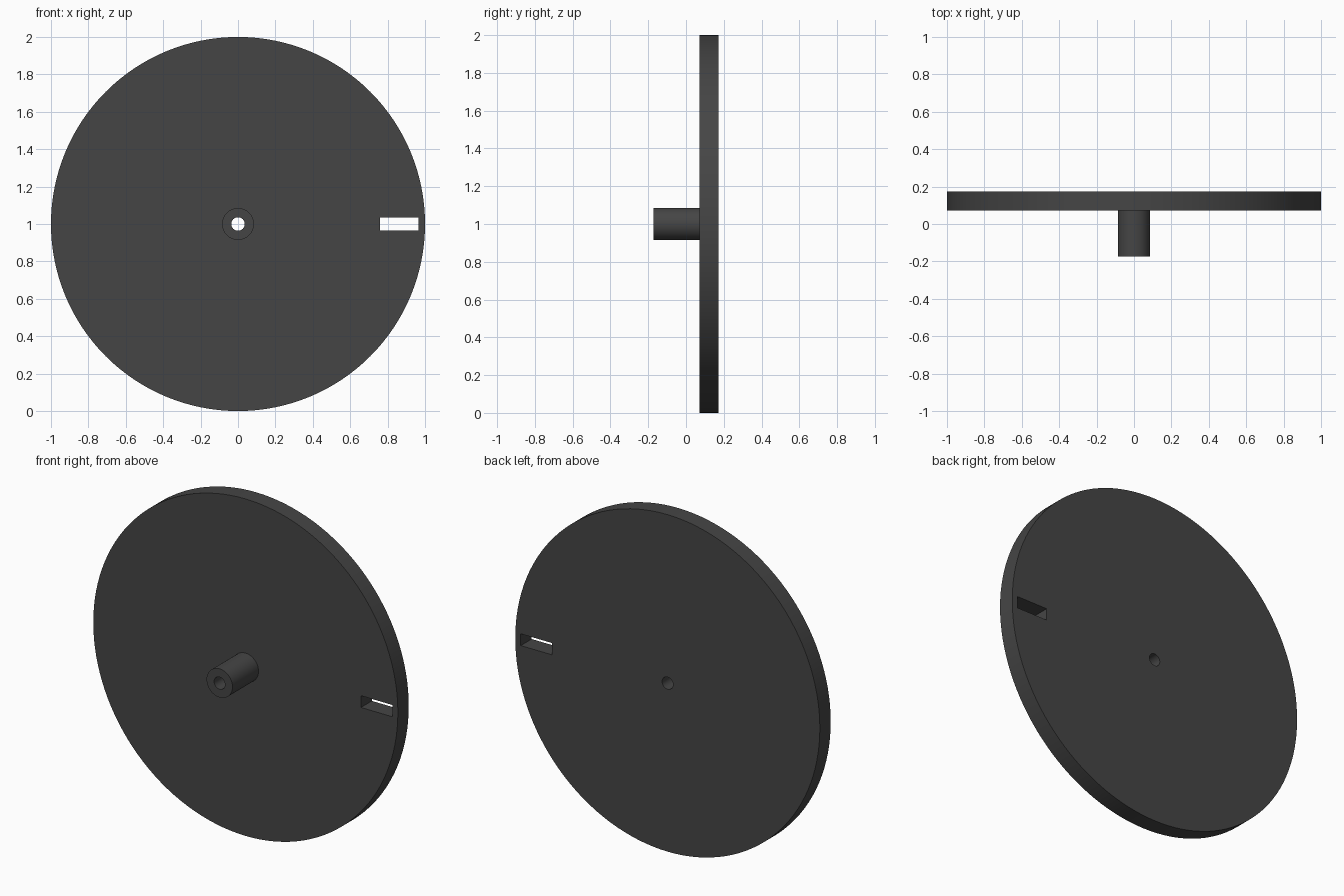
import bpy, bmesh, math
from mathutils import Vector, Matrix

if "Cube" in bpy.data.objects:
    bpy.data.objects.remove(bpy.data.objects["Cube"])

CENTRE = Vector((0, 0, 1))
SEGMENTS = 128

# Disc and hub half-section as (radius, y), with the through bore on the inside
DISC_R, HUB_R, BORE_R = 1.0, 0.085, 0.036
FRONT, SHOULDER, BACK = -0.173, 0.071, 0.173
section = [(BORE_R, FRONT), (HUB_R, FRONT), (HUB_R, SHOULDER),
           (DISC_R, SHOULDER), (DISC_R, BACK), (BORE_R, BACK)]


def make_object(name, bm):
    bmesh.ops.recalc_face_normals(bm, faces=bm.faces)
    mesh = bpy.data.meshes.new(name)
    bm.to_mesh(mesh)
    bm.free()
    obj = bpy.data.objects.new(name, mesh)
    bpy.context.collection.objects.link(obj)
    return obj


# Turned disc with hub
bm = bmesh.new()
verts = [bm.verts.new(CENTRE + Vector((r, y, 0))) for r, y in section]
edges = [bm.edges.new((v, verts[(i + 1) % len(verts)])) for i, v in enumerate(verts)]
bmesh.ops.spin(bm, geom=verts + edges, cent=CENTRE, axis=(0, 1, 0),
               angle=math.tau, steps=SEGMENTS, use_merge=False)
bmesh.ops.remove_doubles(bm, verts=bm.verts, dist=1e-4)
disc = make_object("disc_with_hub", bm)

dark = bpy.data.materials.new("dark grey")
dark.diffuse_color = (0.06, 0.06, 0.06, 1)
dark.use_nodes = True
dark.node_tree.nodes["Principled BSDF"].inputs["Base Color"].default_value = dark.diffuse_color
disc.data.materials.append(dark)

# Rectangular slot near the rim
bm = bmesh.new()
bmesh.ops.create_cube(bm, size=1, matrix=Matrix.Translation((0.861, 0.12, 1.0))
                      @ Matrix.Diagonal((0.206, 0.4, 0.07, 1)))
cutter = make_object("slot_cutter", bm)
cutter.data.materials.append(dark)
cutter.hide_render = True

cut = disc.modifiers.new("slot", 'BOOLEAN')
cut.operation = 'DIFFERENCE'
cut.solver = 'EXACT'
cut.object = cutter
bpy.context.view_layer.objects.active = disc
disc.select_set(True)
bpy.ops.object.modifier_apply(modifier=cut.name)
bpy.data.objects.remove(cutter)

# Smooth round walls, crisp rims
bpy.ops.object.shade_smooth_by_angle(angle=math.radians(30))
